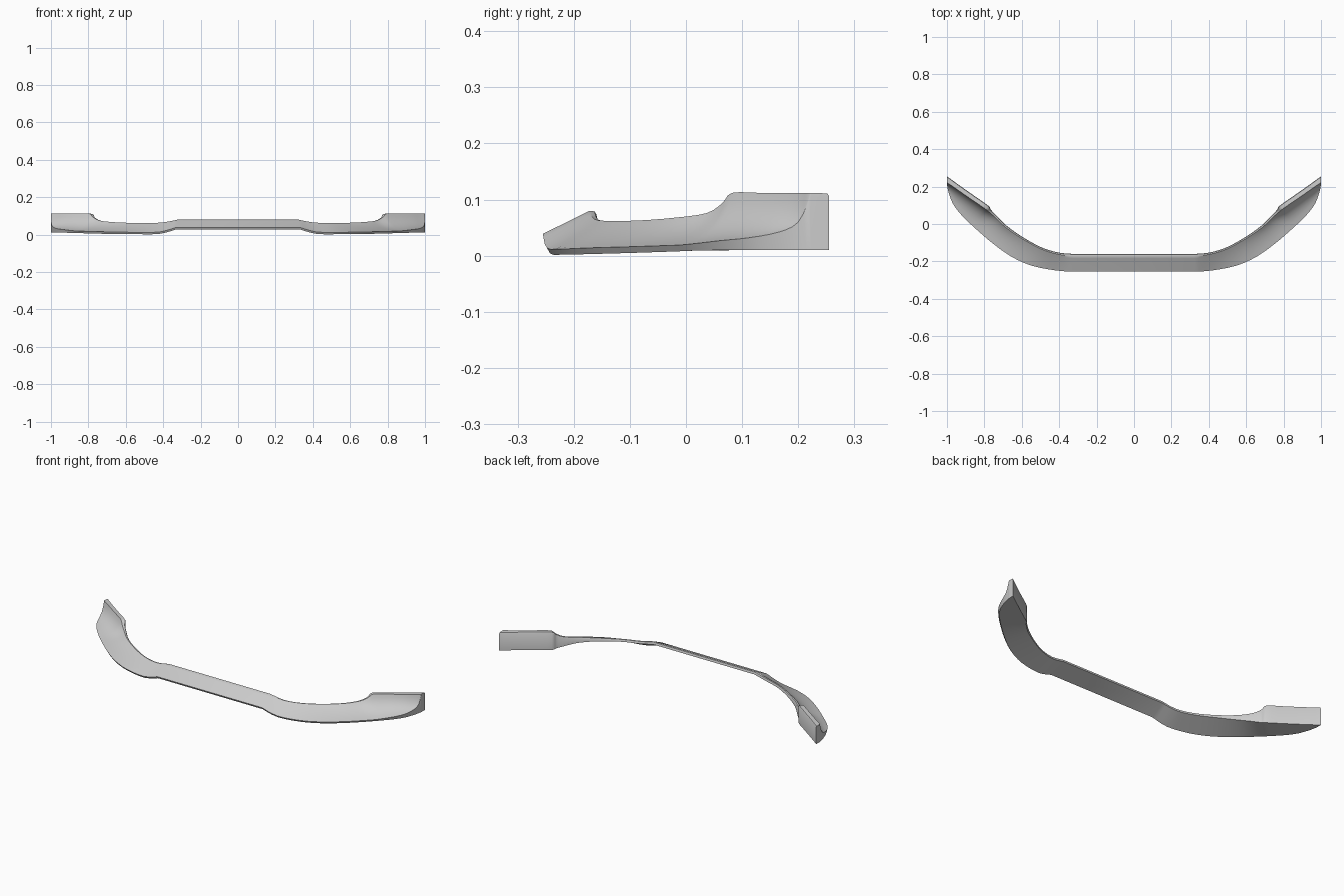
import bpy, bmesh
from mathutils import Vector

if "Cube" in bpy.data.objects:
    bpy.data.objects.remove(bpy.data.objects["Cube"])

# Stations along the right half:
# outer x, y, bottom z, lip top z | inner x, y, top z, back bottom z | top width, concavity
stations = [
    (.33, -.255, .028, .039, .32, -.160, .080, .067, .012, 0),
    (.42, -.248, .004, .014, .40, -.153, .065, .052, .010, .05),
    (.55, -.222, .002, .012, .49, -.127, .062, .049, .009, .15),
    (.66, -.172, .003, .014, .59, -.073, .063, .046, .009, .25),
    (.76, -.100, .005, .016, .68, -.010, .068, .038, .010, .4),
    (.83, -.040, .007, .018, .735, .045, .076, .025, .012, .5),
    (.86, -.013, .008, .019, .765, .076, .094, .016, .016, .6),
    (.885, .010, .009, .021, .778, .097, .112, .011, .024, .7),
    (.935, .062, .010, .027, .85, .148, .112, .010, .025, .7),
    (.97, .112, .010, .032, .91, .190, .112, .010, .025, .7),
    (.99, .165, .010, .042, .96, .226, .112, .010, .026, .7),
    (.998, .200, .010, .060, .985, .244, .112, .010, .029, .6),
    (1.0, .222, .010, .105, 1.0, .255, .112, .010, .031, .3),
]


def densify(rows, n=3):
    # Catmull-Rom interpolation between stations
    out = []
    for k in range(len(rows) - 1):
        p = [rows[max(k - 1, 0)], rows[k], rows[k + 1], rows[min(k + 2, len(rows) - 1)]]
        for s in range(n):
            t = s / n
            out.append([.5 * (2 * b + (c - a) * t + (2 * a - 5 * b + 4 * c - d) * t * t
                              + (3 * b - a - 3 * c + d) * t ** 3) for a, b, c, d in zip(*p)])
    return out + [list(rows[-1])]


def section(row):
    ox, oy, zb, ze, ix, iy, zi, zk, w, c = row
    outer, inner = Vector((ox, oy, 0)), Vector((ix, iy, 0))
    d = (outer - inner).normalized()
    up = Vector((0, 0, 1))
    edge = outer + up * ze
    top = inner + d * w + up * zi
    # control point pulls the front face into a concave flare
    ctrl = (edge + top) / 2
    ctrl = ctrl.lerp(inner + d * (w * 1.2) + up * (ze + .005), c)
    back_drop = min(.006, (zi - zk) * .45)
    pts = [outer - d * .006 + up * zb, edge]
    for k in range(1, 7):
        t = k / 7
        pts.append(edge * (1 - t) ** 2 + ctrl * (2 * t * (1 - t)) + top * t * t)
    pts += [top, inner + d * .003 + up * (zi - .001), inner + up * (zi - back_drop), inner + up * zk]
    for p in pts:
        p.x = min(p.x, 1)
    return pts


# Full sweep, mirrored about the centre
right = [section(r) for r in densify(stations)]
left = [[Vector((-p.x, p.y, p.z)) for p in s] for s in reversed(right)]
bm = bmesh.new()
rings = [[bm.verts.new(p) for p in s] for s in left + right]
n = len(rings[0])
for a, b in zip(rings, rings[1:]):
    for k in range(n):
        bm.faces.new((a[k], b[k], b[(k + 1) % n], a[(k + 1) % n]))
bm.faces.new(rings[0])
bm.faces.new(rings[-1][::-1])
bmesh.ops.recalc_face_normals(bm, faces=bm.faces[:])
mesh = bpy.data.meshes.new("front_lip")
bm.to_mesh(mesh)
bm.free()

# Bumper lip
lip = bpy.data.objects.new("front_lip", mesh)
bpy.context.collection.objects.link(lip)
bpy.context.view_layer.objects.active = lip
lip.select_set(True)
bpy.ops.object.shade_smooth_by_angle(angle=.6)
